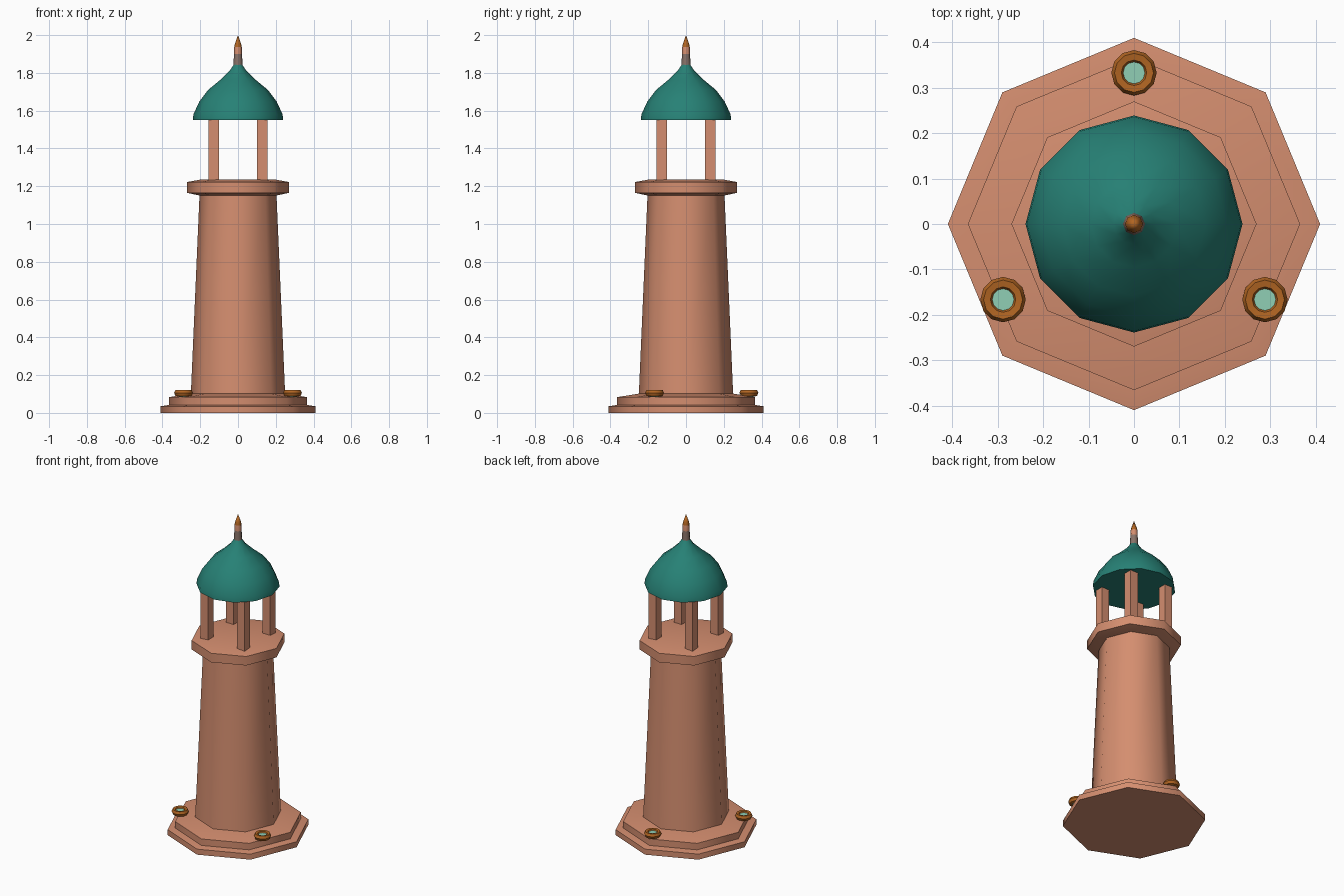
import bpy, bmesh, math

if "Cube" in bpy.data.objects:
    bpy.data.objects.remove(bpy.data.objects["Cube"])


def material(name, rgb):
    m = bpy.data.materials.new(name)
    m.diffuse_color = (*rgb, 1)
    m.use_nodes = True
    m.node_tree.nodes["Principled BSDF"].inputs["Base Color"].default_value = m.diffuse_color
    return m


TERRACOTTA = material("terracotta", (0.66, 0.27, 0.16))
TEAL = material("teal", (0.02, 0.22, 0.18))
ORANGE = material("burnt orange", (0.44, 0.13, 0.016))
AQUA = material("pale aqua", (0.28, 0.62, 0.46))
GREY = material("grey brown", (0.25, 0.17, 0.14))


def finish(bm, name, mats, angle):
    bmesh.ops.recalc_face_normals(bm, faces=bm.faces[:])
    me = bpy.data.meshes.new(name)
    bm.to_mesh(me)
    bm.free()
    for m in mats:
        me.materials.append(m)
    if angle:
        me.shade_smooth()
        me.set_sharp_from_angle(angle=math.radians(angle))
    ob = bpy.data.objects.new(name, me)
    bpy.context.collection.objects.link(ob)
    return ob


def lathe(name, profile, sides, mats, angle=50, loc=(0, 0, 0), bands=(), closed=False):
    """Spin (radius, z) points; bands are heights where the next material starts."""
    bm = bmesh.new()
    rings = []
    for r, z in profile:
        if r == 0:
            rings.append([bm.verts.new((0, 0, z))] * sides)
        else:
            rings.append([bm.verts.new((r * math.cos(2 * math.pi * i / sides),
                                        r * math.sin(2 * math.pi * i / sides), z))
                          for i in range(sides)])
    pairs = list(zip(rings, rings[1:]))
    if closed:
        pairs.append((rings[-1], rings[0]))
    for a, b in pairs:
        for i in range(sides):
            j = (i + 1) % sides
            loop = list(dict.fromkeys((a[i], a[j], b[j], b[i])))
            f = bm.faces.new(loop)
            f.material_index = sum(f.calc_center_median().z > h for h in bands)
    if not closed:
        for ring in (rings[0], rings[-1]):
            if ring[0] is not ring[1]:
                bm.faces.new(ring)
    ob = finish(bm, name, mats, angle)
    ob.location = loc
    return ob


# Stepped base, tapered shaft and gallery
lathe("lower_step", [(0.41, 0), (0.41, 0.035), (0.365, 0.042)], 8, [TERRACOTTA])
lathe("upper_step", [(0.366, 0.03), (0.366, 0.083), (0.25, 0.102)], 8, [TERRACOTTA])
lathe("shaft", [(0.25, 0.09), (0.203, 1.17)], 8, [TERRACOTTA])
lathe("gallery", [(0.2, 1.15), (0.27, 1.165), (0.27, 1.222), (0.2, 1.235)], 8, [TERRACOTTA])

# Four lantern posts
for sx, side in ((-1, "left"), (1, "right")):
    for sy, end in ((-1, "front"), (1, "back")):
        bm = bmesh.new()
        bmesh.ops.create_cube(bm, size=1)
        for v in bm.verts:
            v.co = (v.co.x * 0.054 + sx * 0.128, v.co.y * 0.054 + sy * 0.128,
                    v.co.z * 0.34 + 1.395)
        finish(bm, f"{end}_{side}_post", [TERRACOTTA], 0)

# Dome and finial
lathe("dome", [(0.239, 1.55), (0.236, 1.58), (0.205, 1.648), (0.158, 1.71),
               (0.095, 1.762), (0.045, 1.81), (0.022, 1.845)], 12, [TEAL])
lathe("finial", [(0.025, 1.835), (0.021, 1.9), (0.02, 1.936), (0.016, 1.955), (0, 2.0)],
      8, [GREY, TERRACOTTA, ORANGE], bands=(1.9, 1.937))

# Three ground lamps: a rounded ring with a pale lens
for k, deg in enumerate((90, 210, 330)):
    a = math.radians(deg)
    loc = (0.333 * math.cos(a), 0.333 * math.sin(a), 0)
    lathe(f"lamp_ring_{k + 1}", [(0.021, 0.104), (0.028, 0.119), (0.043, 0.121), (0.05, 0.106),
                                 (0.043, 0.09), (0.028, 0.086)], 12, [ORANGE], 35, loc, closed=True)
    lathe(f"lamp_lens_{k + 1}", [(0.024, 0.085), (0.024, 0.112)], 12, [AQUA], 50, loc)
